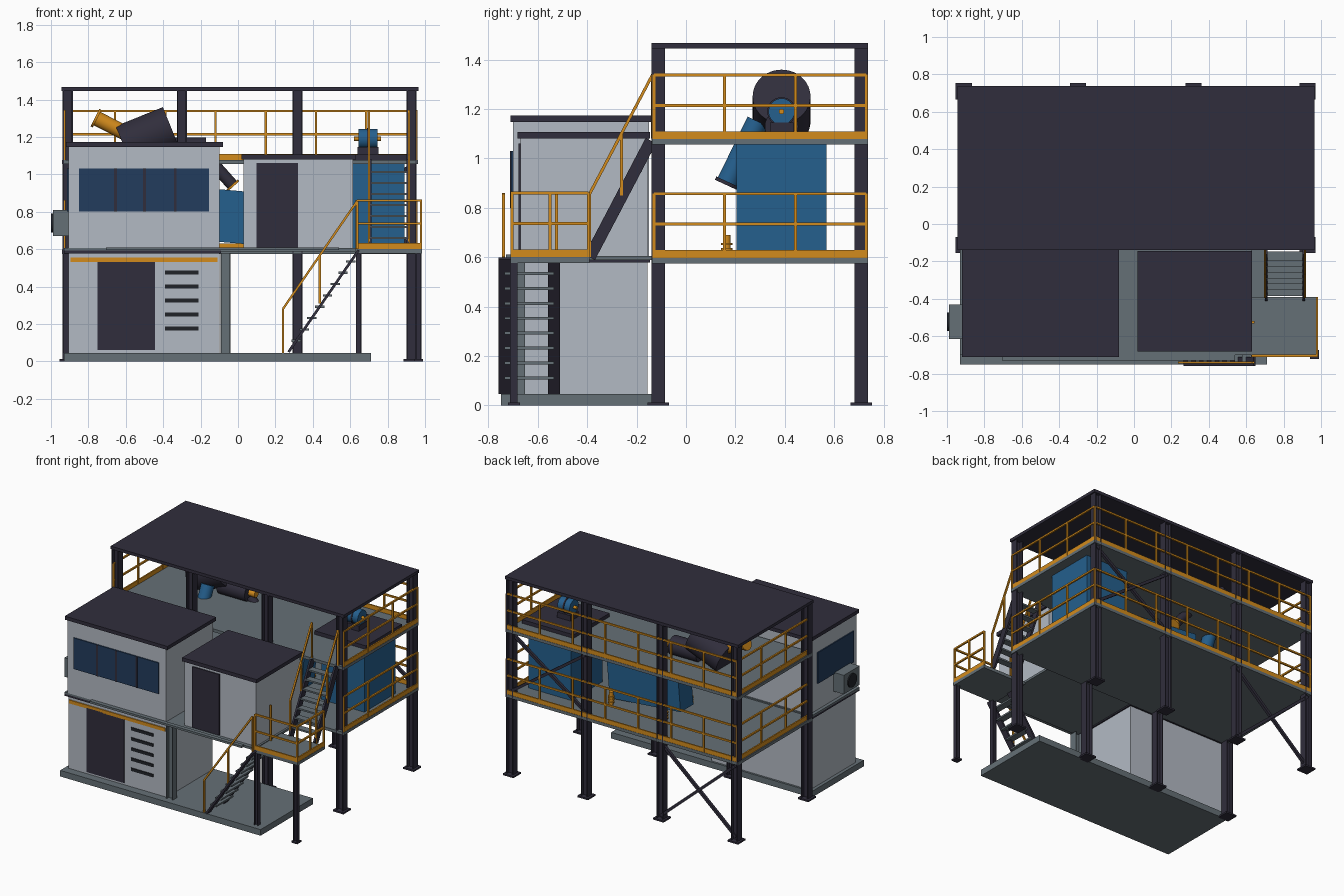
import bpy
import bmesh
from math import pi
from mathutils import Vector, Matrix

default_cube = bpy.data.objects.get("Cube")
if default_cube:
    bpy.data.objects.remove(default_cube)


def material(name, red, green, blue):
    mat = bpy.data.materials.new(name)
    mat.use_nodes = True
    mat.diffuse_color = (red, green, blue, 1)
    mat.node_tree.nodes["Principled BSDF"].inputs["Base Color"].default_value = (red, green, blue, 1)
    return mat


WALL = material("light grey panel", .45, .49, .55)
DARK = material("dark steel", .03, .027, .045)
GREY = material("mid grey steel", .13, .16, .18)
BLUE = material("machine blue", .018, .115, .27)
GLASS = material("window blue", .016, .045, .11)
ORANGE = material("safety orange", .65, .26, .012)
BLACK = material("vent black", .015, .017, .022)

meshes = {}


def mesh_for(name, mat):
    return meshes.setdefault(name, (bmesh.new(), mat))[0]


def box(name, mat, x, y, z):
    """Box from a (low, high) pair per axis."""
    size = Matrix.Diagonal((x[1] - x[0], y[1] - y[0], z[1] - z[0], 1))
    centre = Vector((sum(x), sum(y), sum(z))) / 2
    bmesh.ops.create_cube(mesh_for(name, mat), size=1, matrix=Matrix.Translation(centre) @ size)


def along(start, end):
    start, end = Vector(start), Vector(end)
    turn = (end - start).to_track_quat("Z", "Y").to_matrix().to_4x4()
    return Matrix.Translation((start + end) / 2) @ turn, (end - start).length


def bar(name, mat, start, end, width=.012, depth=None):
    """Rectangular bar between two points."""
    place, length = along(start, end)
    size = Matrix.Diagonal((width, depth or width, length, 1))
    bmesh.ops.create_cube(mesh_for(name, mat), size=1, matrix=place @ size)


def tube(name, mat, start, end, radius, sides=32):
    """Closed cylinder between two points."""
    place, length = along(start, end)
    made = bmesh.ops.create_cone(mesh_for(name, mat), cap_ends=True, segments=sides, radius1=radius,
                                 radius2=radius, depth=length, matrix=place)
    for face in {f for v in made["verts"] for f in v.link_faces}:
        face.smooth = len(face.verts) == 4


def around(centre, half):
    return (centre - half, centre + half)


def column(name, mat, x, y, low, high, half, plate=True):
    """H section post with a foot plate."""
    flange = half / 4
    for side in (-1, 1):
        box(name, mat, around(x + side * (half - flange / 2), flange / 2), around(y, half), (low, high))
    box(name, mat, around(x, half - flange), around(y, flange / 2), (low, high))
    if plate:
        box(name + "_foot", mat, around(x, half * 1.6), around(y, half * 1.6), (low, low + .012))


def railing(name, start, end, spans, toe=True):
    """Straight guard rail: posts, top and middle rail, toe board."""
    start, end = Vector(start), Vector(end)
    up = Vector((0, 0, 1))
    for i in range(spans + 1):
        foot = start.lerp(end, i / spans)
        bar(name, ORANGE, foot, foot + up * .262)
    for height in (.137, .26):
        bar(name, ORANGE, start + up * height, end + up * height)
    if toe:
        flat = Vector((.005, .005, 0))
        low, high = start - flat, end + flat
        spread = [sorted((low[i], high[i])) for i in range(2)]
        box(name + "_toe_board", ORANGE, *spread, (start.z, start.z + .032))


# Main steel frame
COLUMN_X = (-.91, -.3, .318, .928)
for x in COLUMN_X:
    for y in (-.112, .71):
        column("frame_column", DARK, x, y, 0, 1.45, .027)
box("main_roof", DARK, (-.944, .965), (-.14, .738), (1.445, 1.467))

# Two decks with rails on three sides
for name, level in (("lower_deck", .597), ("upper_deck", 1.078)):
    box(name, GREY, (-.94, .962), (-.138, .737), (level - .022, level))
    railing(name + "_back_rail", (-.927, .73, level), (.955, .73, level), 7)
    for x in (-.927, .955):
        railing(name + "_end_rail", (x, -.13, level), (x, .73, level), 3)

# Cross bracing on the back
for left, right, low, high in ((*COLUMN_X[:2], .03, .56), (*COLUMN_X[2:], .62, 1.05)):
    bar("cross_brace", DARK, (left, .71, low), (right, .71, high), .02)
    bar("cross_brace", DARK, (left, .722, high), (right, .722, low), .02)

# Ground slab and lower container
box("ground_slab", GREY, (-.93, .71), (-.75, -.14), (0, .045))
box("lower_container", WALL, (-.905, -.1), (-.69, -.155), (.045, .58))
box("container_top_frame", DARK, (-.93, -.09), (-.7, -.145), (.578, .592))
box("container_stripe", ORANGE, (-.895, -.11), (-.697, -.69), (.53, .555))
box("container_door", DARK, (-.75, -.445), (-.697, -.69), (.06, .535))
for i in range(5):
    box("container_vent", BLACK, (-.39, -.21), (-.696, -.69), around(.176 + i * .075, .011))
column("walkway_post", GREY, -.067, -.68, .045, .58, .027, False)
box("walkway_floor", GREY, (-.93, .63), (-.7, -.14), (.588, .605))
box("walkway_lip", GREY, (-.705, .54), (-.73, -.7), (.595, .61))

# Control room
box("control_room_walls", WALL, (-.905, -.1), (-.7, -.15), (.605, 1.147))
box("control_room_roof", DARK, (-.92, -.08), (-.71, -.14), (1.147, 1.173))
box("front_window", GLASS, (-.85, -.155), (-.708, -.7), (.8, 1.03))
box("side_window", GLASS, (-.913, -.905), (-.66, -.24), (.8, 1.03))
for x in (-.655, -.5, -.335):
    box("window_mullion", DARK, around(x, .007), (-.712, -.7), (.8, 1.03))
box("cooling_unit", GREY, (-.99, -.905), (-.615, -.43), (.67, .81))
tube("cooling_fan", BLACK, (-.999, -.522, .74), (-.988, -.522, .74), .05)

# Small cabin
box("cabin_walls", WALL, (.03, .615), (-.67, -.155), (.605, 1.08))
box("cabin_roof", DARK, (.02, .63), (-.682, -.145), (1.08, 1.107))
box("cabin_door", DARK, (.1, .32), (-.678, -.67), (.61, 1.06))

# Landing
box("landing_floor", GREY, (.625, .985), (-.71, -.39), (.577, .6))
column("landing_post", DARK, .965, -.697, 0, .577, .015)
column("landing_post", DARK, .645, -.697, .045, .577, .015, False)
railing("landing_front_rail", (.635, -.705, .6), (.978, -.705, .6), 1)
railing("landing_side_rail", (.978, -.705, .6), (.978, -.395, .6), 2)
bar("landing_side_rail", ORANGE, (.637, -.525, .6), (.637, -.525, .86))


def stairs(name, bottom, top, across, steps):
    """Two stringers with treads; across is the width vector."""
    bottom, top, across = Vector(bottom), Vector(top), Vector(across)
    run = top - bottom
    wide_x = abs(across.x) > abs(across.y)
    for side in (-.5, .5):
        thick = (.014, .048) if wide_x else (.048, .014)
        bar(name + "_stringer", DARK, bottom + across * side, top + across * side, *thick)
    for i in range(1, steps + 1):
        mid = bottom + run * (i / (steps + 1))
        half_x = across.length / 2 if wide_x else .025
        half_y = .025 if wide_x else across.length / 2
        box(name + "_tread", GREY, around(mid.x, half_x), around(mid.y, half_y), around(mid.z, .006))


# Lower stair with its single handrail
stairs("lower_stair", (.27, -.635, .05), (.645, -.635, .595), (0, .2, 0), 8)
rail_y = -.74
bar("lower_stair_rail", ORANGE, (.24, rail_y, .28), (.637, rail_y, .857))
bar("lower_stair_rail", ORANGE, (.24, rail_y, .045), (.24, rail_y, .28))
bar("lower_stair_rail", ORANGE, (.437, rail_y, .31), (.437, rail_y, .565))
bar("lower_stair_rail", ORANGE, (.637, rail_y, .6), (.637, rail_y, .857))

# Upper stair with a handrail on each side
stairs("upper_stair", (.807, -.39, .6), (.807, -.142, 1.072), (.2, 0, 0), 7)
for x in (.7, .914):
    bar("upper_stair_rail", ORANGE, (x, -.39, .857), (x, -.135, 1.34))
    for y, low in ((-.39, .6), (-.262, .85), (-.135, 1.08)):
        bar("upper_stair_rail", ORANGE, (x, y, low), (x, y, low + .258))

# Blue plant housing with drive motor on top
box("plant_housing", BLUE, (.54, .89), (.205, .57), (.597, 1.07))
box("housing_cap", DARK, (.5, .92), (.18, .6), (1.075, 1.105))
tube("drive_motor", BLUE, (.645, .387, 1.19), (.745, .387, 1.19), .053)
tube("drive_motor_rim", DARK, (.69, .387, 1.19), (.7, .387, 1.19), .058)
tube("drive_shaft", ORANGE, (.62, .387, 1.19), (.765, .387, 1.19), .011, 16)
box("motor_base", DARK, (.64, .75), (.34, .435), (1.1, 1.145))

# Vibrating screen on spring feet
bar("screen_body", BLUE, (-.22, .32, .79), (.36, .32, .74), .15, .28)
for x in (-.15, .29):
    for y in (.165, .46):
        tube("spring_foot", ORANGE, (x, y, .597), (x, y, .69), .016, 16)
        for i in range(3):
            tube("spring_coil", ORANGE, (x, y, .61 + i * .02), (x, y, .618 + i * .02), .023, 16)

# Tilted drum with feed pipe and discharge pipes
tube("mixing_drum", DARK, (-.61, .387, 1.149), (-.358, .387, 1.251), .117, 48)
tube("feed_pipe", ORANGE, (-.755, .387, 1.298), (-.6, .387, 1.22), .04)
tube("feed_flange", ORANGE, (-.765, .387, 1.303), (-.753, .387, 1.297), .052)
tube("discharge_pipe", DARK, (-.4, .387, 1.13), (-.17, .387, 1.13), .068)
tube("discharge_tip", ORANGE, (-.18, .387, 1.13), (-.12, .387, 1.13), .025)
tube("drop_chute", DARK, (-.17, .387, 1.1), (-.03, .387, .943), .032)
tube("drop_chute_flange", ORANGE, (-.032, .387, .945), (-.024, .387, .936), .042)
tube("blue_duct", BLUE, (-.45, .29, 1.15), (-.45, .168, .9), .045)
tube("blue_duct_flange", DARK, (-.45, .17, .905), (-.45, .164, .892), .052)

for name, (bm, mat) in meshes.items():
    mesh = bpy.data.meshes.new(name)
    bm.to_mesh(mesh)
    bm.free()
    mesh.materials.append(mat)
    bpy.context.scene.collection.objects.link(bpy.data.objects.new(name, mesh))
